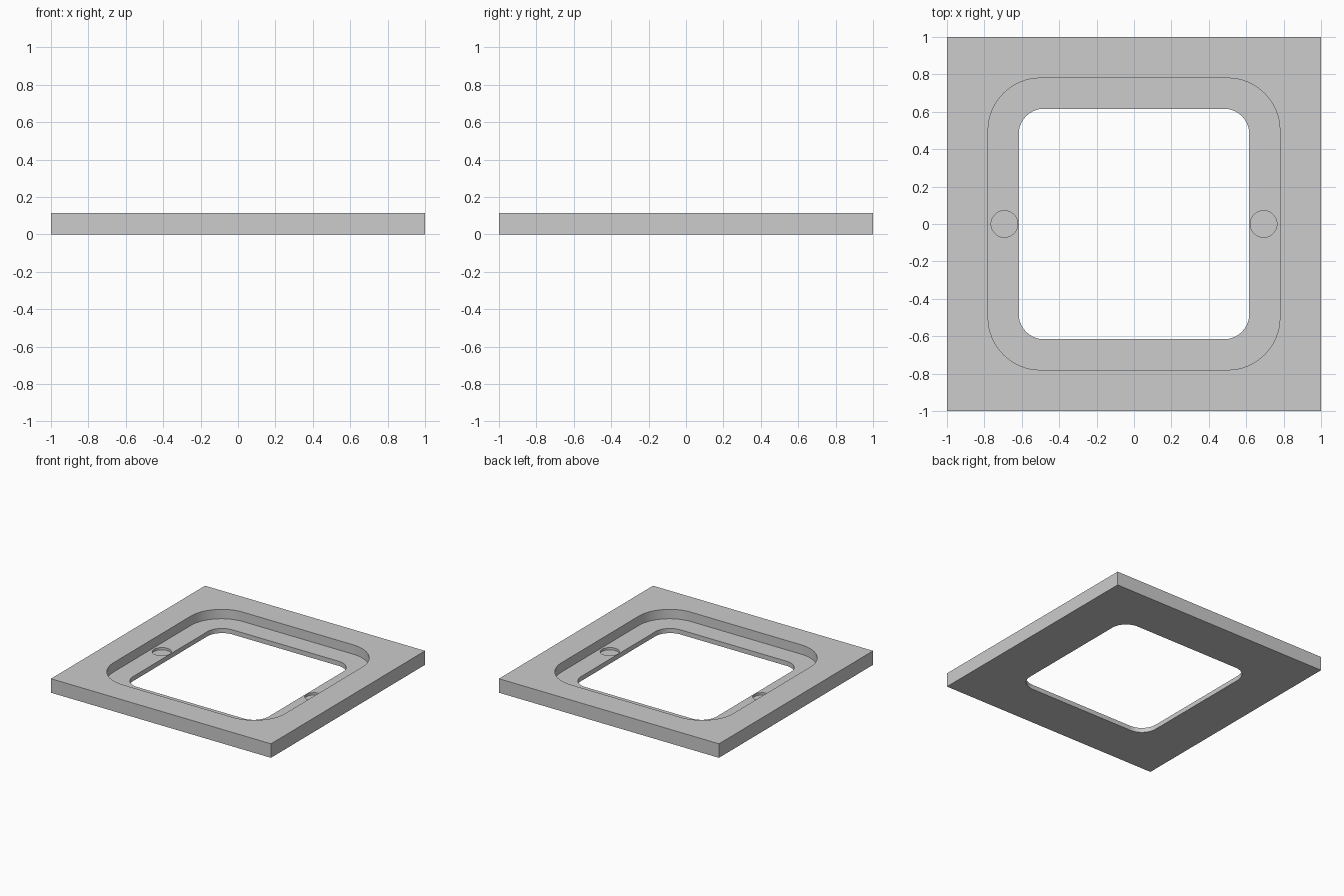
import bpy, bmesh, math

if "Cube" in bpy.data.objects:
    bpy.data.objects.remove(bpy.data.objects["Cube"])

HEIGHT = 0.115       # plate thickness
LEDGE = 0.038        # level of the recessed ledge
POCKET = 0.019       # floor of the round pockets

grey = bpy.data.materials.new("light_grey")
grey.use_nodes = True
colour = (0.604, 0.604, 0.604, 1)
grey.diffuse_color = colour
grey.node_tree.nodes["Principled BSDF"].inputs["Base Color"].default_value = colour


def rounded_square(half, radius, steps=16):
    """Outline of a square with rounded corners, counter-clockwise."""
    if radius == 0:
        return [(half, half), (-half, half), (-half, -half), (half, -half)]
    c = half - radius
    points = []
    for quarter in range(4):
        mid = math.radians(45 + 90 * quarter)
        cx, cy = math.copysign(c, math.cos(mid)), math.copysign(c, math.sin(mid))
        for i in range(steps + 1):
            a = math.pi / 2 * (quarter + i / steps)
            points.append((cx + radius * math.cos(a), cy + radius * math.sin(a)))
    return points


def circle(x, radius, steps=48):
    return [(x + radius * math.cos(math.tau * i / steps),
             radius * math.sin(math.tau * i / steps)) for i in range(steps)]


def prism(name, outline, bottom, top):
    """Solid made by raising an outline from bottom to top."""
    bm = bmesh.new()
    face = bm.faces.new([bm.verts.new((x, y, bottom)) for x, y in outline])
    raised = bmesh.ops.extrude_face_region(bm, geom=[face])["geom"]
    verts = [v for v in raised if isinstance(v, bmesh.types.BMVert)]
    bmesh.ops.translate(bm, verts=verts, vec=(0, 0, top - bottom))
    bmesh.ops.recalc_face_normals(bm, faces=bm.faces)
    mesh = bpy.data.meshes.new(name)
    bm.to_mesh(mesh)
    bm.free()
    mesh.materials.append(grey)
    obj = bpy.data.objects.new(name, mesh)
    bpy.context.collection.objects.link(obj)
    return obj


def cut(target, cutter):
    """Subtract the cutter and remove it afterwards."""
    cutter.hide_render = True
    mod = target.modifiers.new("cut", "BOOLEAN")
    mod.operation = "DIFFERENCE"
    mod.solver = "EXACT"
    mod.object = cutter
    bpy.ops.object.select_all(action="DESELECT")
    bpy.context.view_layer.objects.active = target
    target.select_set(True)
    bpy.ops.object.modifier_apply(modifier=mod.name)
    bpy.data.objects.remove(cutter)


# Square plate
plate = prism("frame_plate", rounded_square(1, 0), 0, HEIGHT)

# Recess with a ledge, then the window through the middle
cut(plate, prism("recess_cutter", rounded_square(0.78, 0.28), LEDGE, 0.2))
cut(plate, prism("window_cutter", rounded_square(0.616, 0.135), -0.1, 0.2))

# Shallow round pocket in the ledge on each side
for side in (-1, 1):
    cut(plate, prism("pocket_cutter", circle(side * 0.693, 0.071), POCKET, 0.2))

bpy.ops.object.shade_smooth_by_angle(angle=math.radians(30))
